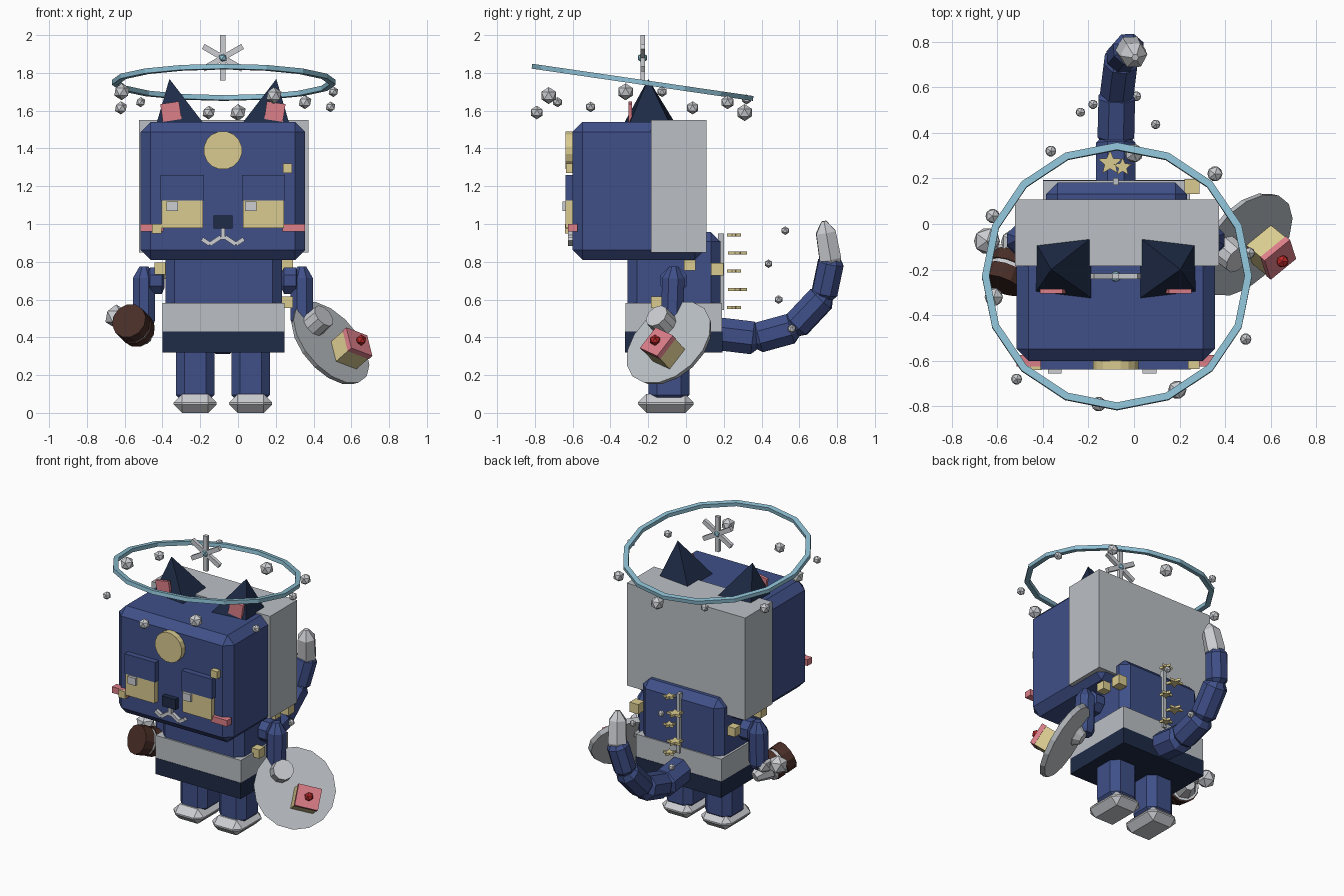
import bpy, bmesh, math
from mathutils import Vector, Matrix

cube = bpy.data.objects.get("Cube")
if cube:
    bpy.data.objects.remove(cube, do_unlink=True)

MID = -0.08  # symmetry line of the figure


def material(name, rgb):
    m = bpy.data.materials.new(name)
    m.use_nodes = True
    m.diffuse_color = (*rgb, 1)
    m.node_tree.nodes["Principled BSDF"].inputs["Base Color"].default_value = (*rgb, 1)
    return m


BLUE = material("fur blue", (.05, .08, .25))
NAVY = material("dark navy", (.013, .024, .062))
GREY = material("pale grey", (.5, .53, .56))
SILVER = material("silver", (.6, .61, .64))
GOLD = material("soft gold", (.7, .6, .28))
PINK = material("pink", (.72, .21, .25))
ICE = material("ice blue", (.27, .53, .66))
BROWN = material("brown", (.065, .026, .02))
RED = material("cherry red", (.5, .022, .022))


def finish(name, bm, mat, matrix=None):
    if matrix is not None:
        bm.transform(matrix)
    bmesh.ops.recalc_face_normals(bm, faces=bm.faces)
    me = bpy.data.meshes.new(name)
    bm.to_mesh(me)
    bm.free()
    me.materials.append(mat)
    ob = bpy.data.objects.new(name, me)
    bpy.context.collection.objects.link(ob)
    return ob


def box(name, centre, size, mat, bevel=0, rot=None):
    bm = bmesh.new()
    bmesh.ops.create_cube(bm, size=1, matrix=Matrix.Diagonal((*size, 1)))
    if bevel:
        bmesh.ops.bevel(bm, geom=bm.edges[:], offset=bevel, segments=1, affect='EDGES')
    turn = rot.to_4x4() if rot is not None else Matrix()
    return finish(name, bm, mat, Matrix.Translation(centre) @ turn)


def span(name, x, y, z, mat, bevel=0):
    """Box given by its limits on each axis."""
    lim = (x, y, z)
    return box(name, [(a + b) / 2 for a, b in lim], [b - a for a, b in lim], mat, bevel)


def spun(name, start, end, rings, mat, sides=8):
    """Rings of (fraction along the axis, radius), lofted from start to end."""
    start, end = Vector(start), Vector(end)
    axis = end - start
    bm = bmesh.new()
    loops = []
    for t, r in rings:
        loops.append([bm.verts.new((r * math.cos(a), r * math.sin(a), t * axis.length))
                      for a in (math.tau * (i + .5) / sides for i in range(sides))])
    for lo, hi in zip(loops, loops[1:]):
        for i in range(sides):
            j = (i + 1) % sides
            bm.faces.new((lo[i], lo[j], hi[j], hi[i]))
    bm.faces.new(loops[0][::-1])
    bm.faces.new(loops[-1])
    turn = axis.to_track_quat('Z', 'Y').to_matrix().to_4x4()
    return finish(name, bm, mat, Matrix.Translation(start) @ turn)


def ball(name, centre, r, mat):
    bm = bmesh.new()
    bmesh.ops.create_icosphere(bm, subdivisions=1, radius=r)
    return finish(name, bm, mat, Matrix.Translation(centre))


def capsule(r):
    return [(0, r * .6), (.15, r), (.85, r), (1, r * .6)]


# head and hair
span("head", (-.515, .355), (-.6, .1), (.81, 1.54), BLUE, .052)
span("hair_back", (-.523, .372), (-.185, .108), (.85, 1.55), GREY)

# torso and clothing
span("torso", (-.385, .232), (-.31, .182), (.36, .958), BLUE, .05)
span("belt", (-.4, .245), (-.32, .19), (.43, .583), GREY)
span("skirt", (-.4, .245), (-.322, .193), (.32, .43), NAVY)

# parts repeated on both sides
for side, s in (("right", -1), ("left", 1)):
    def X(d):
        return MID + s * d
    box(side + "_leg", (X(.147), -.09, .22), (.205, .215, .34), BLUE, .045)
    box(side + "_foot", (X(.147), -.107, .05), (.228, .295, .1), SILVER, .045)
    spun(side + "_shoulder", (X(.31), -.065, .7), (X(.4), -.065, .7), capsule(.075), BLUE)
    spun(side + "_arm", (X(.418), -.065, .775), (X(.418), -.075, .46),
         [(0, .025), (.2, .064), (.9, .064), (1, .05)], BLUE)

    # ear pyramid leaning outwards
    bm = bmesh.new()
    base = [bm.verts.new((X(dx), y, 1.53)) for dx, y in
            ((.1, -.33), (.352, -.3), (.35, -.085), (.1, -.055))]
    tip = bm.verts.new((X(.283), -.2, 1.768))
    bm.faces.new(base)
    for i in range(4):
        bm.faces.new((base[i], base[(i + 1) % 4], tip))
    finish(side + "_ear", bm, NAVY)
    box(side + "_inner_ear", (X(.275), -.295, 1.595), (.1, .02, .095), PINK,
        rot=Matrix.Rotation(s * .15, 3, 'Y'))

    # eye, lid and cheek
    box(side + "_eye", (X(.215), -.617, 1.052), (.218, .04, .147), GOLD)
    box(side + "_eyelid", (X(.215), -.617, 1.192), (.23, .044, .136), BLUE)
    box(side + "_eye_glint", (MID + s * .208 - .06 * (s < 0) - .06 * (s > 0), -.645, 1.095),
        (.06, .02, .05), SILVER)
    box(side + "_cheek", (X(.375), -.6, .98), (.12, .05, .042), PINK)

    # mouth curve in two short bars
    box(side + "_mouth_inner", (X(.04), -.61, .912), (.07, .03, .022), SILVER,
        rot=Matrix.Rotation(s * .6, 3, 'Y'))
    box(side + "_mouth_outer", (X(.09), -.61, .907), (.05, .03, .022), SILVER,
        rot=Matrix.Rotation(-s * .6, 3, 'Y'))

box("nose", (MID, -.61, 1.01), (.102, .05, .07), NAVY)
box("mouth_stem", (MID, -.61, .947), (.022, .03, .06), SILVER)
spun("forehead_disc", (MID, -.59, 1.39), (MID, -.638, 1.39), [(0, .102), (1, .102)], GOLD, 16)

# gold studs on the face and torso
for i, (c, size) in enumerate((((-.43, -.615, .975), .05), ((.262, -.61, 1.295), .05),
                               ((.255, .165, .76), .066), ((.26, .02, .785), .06),
                               ((.26, -.155, .585), .06), ((-.41, .07, .74), .06),
                               ((-.41, -.21, .765), .064))):
    box(f"gold_stud_{i}", c, (size,) * 3, GOLD)

# back strip with a ladder of flat stars
span("back_strip", (-.092, -.068), (.17, .202), (.545, .95), GREY)
for i in range(5):
    big = i % 2
    r = .056 if big else .042
    bm = bmesh.new()
    pts = [bm.verts.new((k * math.sin(a), k * math.cos(a), 0)) for k, a in
           ((r * (.45 if n % 2 else 1), n * math.pi / 5) for n in range(10))]
    face = bm.faces.new(pts)
    up = bmesh.ops.extrude_face_region(bm, geom=[face])
    bmesh.ops.translate(bm, vec=(0, 0, .016),
                        verts=[v for v in up["geom"] if isinstance(v, bmesh.types.BMVert)])
    spot = (-.105 if big else -.05, .268 if big else .25, .55 + i * .096)
    finish(f"back_star_{i}", bm, GOLD, Matrix.Translation(spot))

# curved tail
path = [Vector(p) for p in ((MID, .16, .42), (MID, .37, .395), (-.075, .57, .45),
                            (-.055, .73, .62), (-.02, .77, .81), (.005, .73, 1.015))]
for i in range(4):
    step = (path[i + 1] - path[i]).normalized() * .02
    spun(f"tail_segment_{i}", path[i] - step, path[i + 1] + step, capsule(.094 - .007 * i), BLUE)
spun("tail_tip", path[4] - Vector((0, 0, .03)), path[5],
     [(0, .05), (.15, .066), (.75, .06), (1, .015)], SILVER, 6)

# halo and snowflake
bm = bmesh.new()
N = 16
rings = []
for i in range(N):
    a = math.tau * i / N
    rings.append([bm.verts.new((r * math.sin(a), r * math.cos(a), z)) for r, z in
                  ((.56, -.013), (.592, -.013), (.592, .013), (.56, .013))])
for i in range(N):
    p, q = rings[i], rings[(i + 1) % N]
    for k in range(4):
        bm.faces.new((p[k], p[(k + 1) % 4], q[(k + 1) % 4], q[k]))
finish("halo", bm, ICE, Matrix.Translation((-.075, -.23, 1.75))
       @ Matrix.Rotation(math.radians(-8.3), 4, 'X'))
for i in range(3):
    box(f"snowflake_bar_{i}", (MID, -.23, 1.88), (.03, .024, .24), SILVER,
        rot=Matrix.Rotation(i * math.pi / 3, 3, 'Y'))
ball("snowflake_core", (MID, -.23, 1.88), .027, ICE)

# floating beads under the halo and around the tail
for i, (x, y, z, r) in enumerate((
        (.355, .22, 1.645, .037), (0, .31, 1.59, .045), (-.365, .32, 1.66, .027),
        (-.62, .035, 1.615, .035), (-.615, -.32, 1.7, .045), (-.515, -.68, 1.645, .027),
        (-.155, -.79, 1.59, .036), (.19, -.727, 1.68, .045), (.49, -.505, 1.62, .028),
        (.505, -.127, 1.7, .028), (-.18, .525, .965, .023), (.095, .437, .79, .023),
        (-.235, .49, .6, .023), (.01, .56, .445, .024))):
    ball(f"bead_{i}", (x, y, z), r, SILVER)

# plate, cake and left paw share one tilted axis
n = Vector((.64, -.52, .56)).normalized()
plate = Vector((.485, -.085, .365))
spun("plate", plate - n * .015, plate + n * .015, [(0, .25), (1, .262)], GREY, 16)
h = Vector((0, 0, 1)).cross(n).normalized()
tilt = Matrix.Rotation(-.35, 3, n) @ Matrix((h, n.cross(h), n)).transposed()
cake = Vector((.56, -.09, .305))
box("cake", cake + n * .05, (.145, .135, .1), GOLD, rot=tilt)
box("cake_icing", cake + n * .113, (.15, .14, .03), PINK, rot=tilt)
ball("cherry", cake + n * .142, .03, RED)
paw = Vector((.41, -.12, .475))
spun("left_paw", paw - n * .09, paw + n * .07, [(0, .04), (.25, .07), (1, .066)], SILVER, 10)

# right paw holding a banded mallet
ball("right_paw", (-.645, -.075, .51), .064, SILVER)
ball("right_wrist", (-.53, -.08, .48), .06, SILVER)
front = Vector((-.578, -.27, .488))
a = Vector((.35, .88, -.36)).normalized()
for i, (t0, t1, r, mat) in enumerate(((0, .07, .095, BROWN), (.07, .09, .088, SILVER),
                                      (.09, .14, .095, BROWN), (.14, .16, .088, SILVER))):
    spun(f"mallet_band_{i}", front + a * t0, front + a * t1, [(0, r), (1, r)], mat, 12)
spun("mallet_handle", front + a * .16, front + a * .26, [(0, .075), (1, .035)], SILVER, 8)
